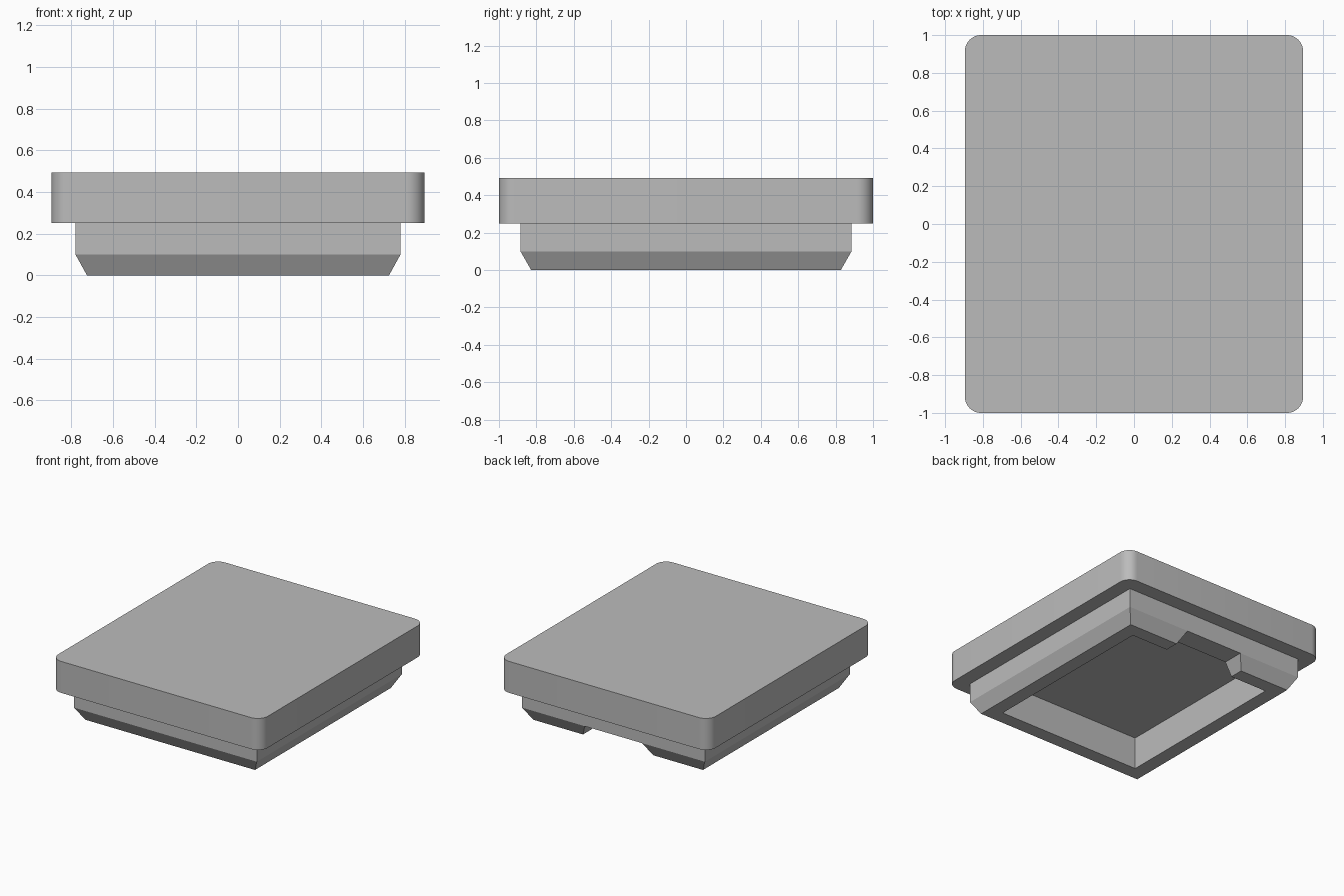
import bpy
import bmesh
from math import radians

default = bpy.data.objects.get("Cube")
if default:
    bpy.data.objects.remove(default, do_unlink=True)

GREY = (0.5, 0.5, 0.5, 1.0)
grey = bpy.data.materials.new("plain grey")
grey.use_nodes = True
grey.diffuse_color = GREY
grey.node_tree.nodes["Principled BSDF"].inputs["Base Color"].default_value = GREY


def make_object(name, bm):
    bmesh.ops.recalc_face_normals(bm, faces=bm.faces[:])
    mesh = bpy.data.meshes.new(name)
    bm.to_mesh(mesh)
    bm.free()
    mesh.materials.append(grey)
    obj = bpy.data.objects.new(name, mesh)
    bpy.context.collection.objects.link(obj)
    return obj


def activate(obj):
    bpy.ops.object.select_all(action="DESELECT")
    obj.select_set(True)
    bpy.context.view_layer.objects.active = obj


def rectangle(bm, hx, hy, z):
    corners = ((-1, -1), (1, -1), (1, 1), (-1, 1))
    return [bm.verts.new((sx * hx, sy * hy, z)) for sx, sy in corners]


def bridge(bm, a, b):
    for i in range(len(a)):
        j = (i + 1) % len(a)
        bm.faces.new((a[i], a[j], b[j], b[i]))


BASE, TOP = 0.25, 0.493      # underside and top of the slab
CHAMFER_Z = 0.1              # height of the skirt chamfer

# Top slab with rounded vertical corners
bm = bmesh.new()
low, high = rectangle(bm, 0.895, 1.0, BASE), rectangle(bm, 0.895, 1.0, TOP)
bridge(bm, low, high)
bm.faces.new(low)
bm.faces.new(high)
upright = [e for e in bm.edges if abs(e.verts[0].co.z - e.verts[1].co.z) > 0.1]
bmesh.ops.bevel(bm, geom=upright, offset=0.085, segments=10, profile=0.5, affect="EDGES")
slab = make_object("top_slab", bm)
activate(slab)
bpy.ops.object.shade_smooth_by_angle(angle=radians(30))

# Hollow skirt: outer wall, chamfer, bottom rim, inner wall
bm = bmesh.new()
rings = [rectangle(bm, *size) for size in (
    (0.78, 0.885, BASE), (0.78, 0.885, CHAMFER_Z), (0.725, 0.828, 0),
    (0.615, 0.72, 0), (0.615, 0.72, BASE))]
for a, b in zip(rings, rings[1:] + rings[:1]):
    bridge(bm, a, b)
skirt = make_object("skirt", bm)

# Flared notch through the back wall of the skirt
bm = bmesh.new()
low, high = rectangle(bm, 0.355, 0.2, -CHAMFER_Z), rectangle(bm, 0.245, 0.2, CHAMFER_Z)
bridge(bm, low, high)
bm.faces.new(low)
bm.faces.new(high)
bmesh.ops.translate(bm, verts=bm.verts[:], vec=(0, 0.8, 0))
cutter = make_object("notch_cutter", bm)
cutter.hide_render = True

cut = skirt.modifiers.new("notch", "BOOLEAN")
cut.operation = "DIFFERENCE"
cut.solver = "EXACT"
cut.object = cutter
activate(skirt)
bpy.ops.object.modifier_apply(modifier=cut.name)
bpy.data.objects.remove(cutter, do_unlink=True)
